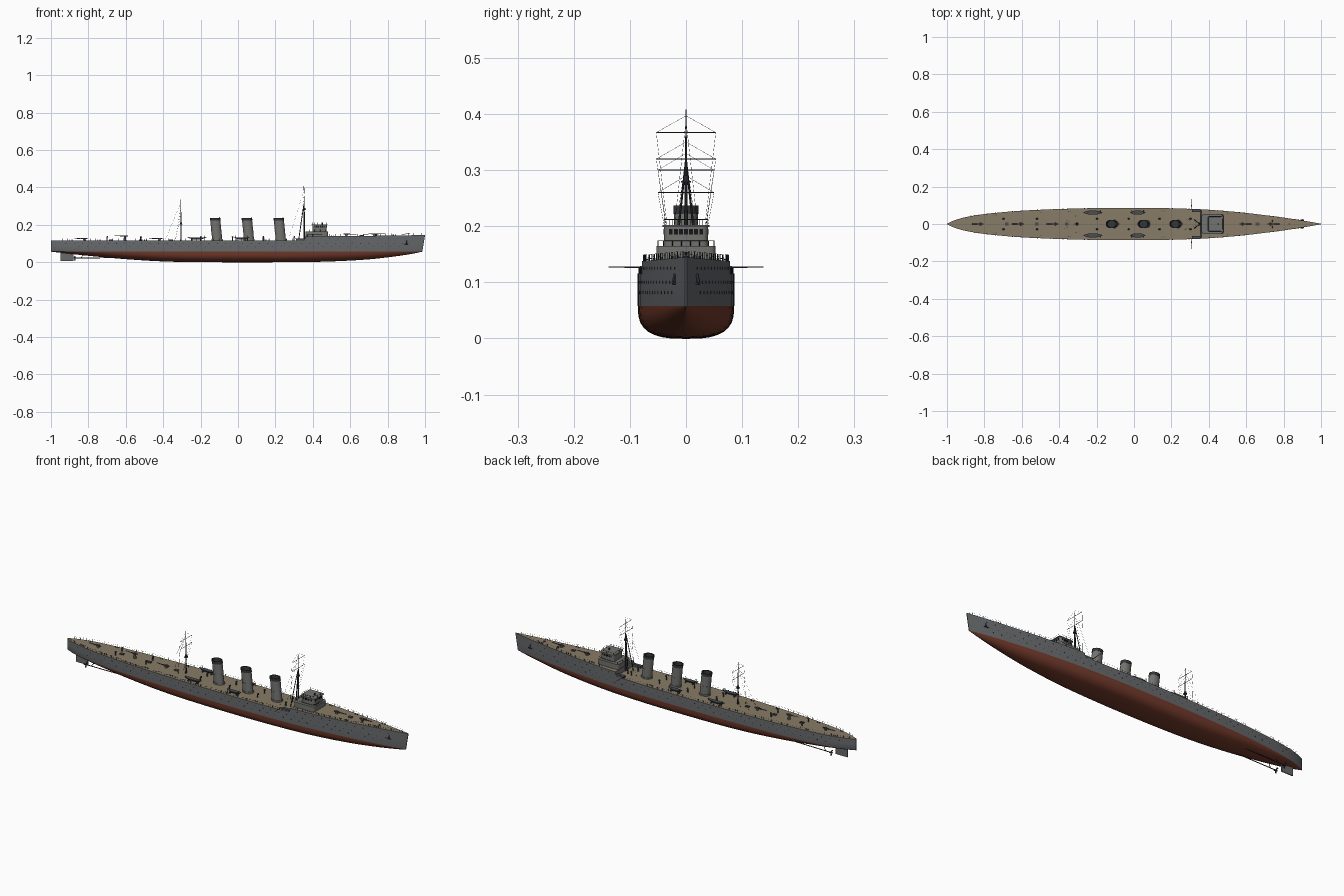
import bpy, bmesh, math
from mathutils import Vector

if "Cube" in bpy.data.objects:
    bpy.data.objects.remove(bpy.data.objects["Cube"])


def mat(name, c):
    m = bpy.data.materials.new(name)
    m.diffuse_color = (*c, 1)
    m.use_nodes = True
    m.node_tree.nodes["Principled BSDF"].inputs["Base Color"].default_value = m.diffuse_color
    return m


HULL = mat("hull grey", (0.135, 0.143, 0.15))
RED = mat("bottom red", (0.17, 0.042, 0.024))
DECK = mat("deck tan", (0.25, 0.2, 0.135))
UPPER = mat("upper works grey", (0.17, 0.17, 0.16))
DARK = mat("dark fittings", (0.035, 0.037, 0.04))
BLACK = mat("soot black", (0.008, 0.008, 0.009))
GUN = mat("gun grey", (0.07, 0.075, 0.085))


def finish(name, bm, mats, smooth=True):
    bmesh.ops.recalc_face_normals(bm, faces=bm.faces[:])
    me = bpy.data.meshes.new(name)
    bm.to_mesh(me)
    bm.free()
    for m in mats:
        me.materials.append(m)
    ob = bpy.data.objects.new(name, me)
    bpy.context.collection.objects.link(ob)
    if smooth:
        bpy.ops.object.select_all(action='DESELECT')
        ob.select_set(True)
        bpy.context.view_layer.objects.active = ob
        bpy.ops.object.shade_smooth_by_angle(angle=math.radians(35))
    return ob


def ring(bm, c, rx, ry, n):
    return [bm.verts.new((c[0] + rx * math.cos(2 * math.pi * i / n),
                          c[1] + ry * math.sin(2 * math.pi * i / n), c[2])) for i in range(n)]


def bridge_rings(bm, a, b, mi=0):
    n = len(a)
    for i in range(n):
        bm.faces.new((a[i], a[(i + 1) % n], b[(i + 1) % n], b[i])).material_index = mi


def rod(bm, a, b, r, r2=None, n=5):
    """Tapered rod between two points."""
    a, b = Vector(a), Vector(b)
    q = (b - a).to_track_quat('Z', 'Y')
    rings = []
    for p, rad in ((a, r), (b, r if r2 is None else r2)):
        rings.append([bm.verts.new(p + q @ Vector((rad * math.cos(2 * math.pi * i / n),
                                                   rad * math.sin(2 * math.pi * i / n), 0))) for i in range(n)])
    bridge_rings(bm, *rings)
    bm.faces.new(rings[0])
    bm.faces.new(rings[1])


def box(bm, x0, x1, y0, y1, z0, z1, bevel=0.0):
    vs = bmesh.ops.create_cube(bm, size=1)["verts"]
    for v in vs:
        v.co = ((x0 + x1) / 2 + v.co.x * (x1 - x0), (y0 + y1) / 2 + v.co.y * (y1 - y0),
                (z0 + z1) / 2 + v.co.z * (z1 - z0))
    if bevel:
        es = [e for e in {e for v in vs for e in v.link_edges}
              if abs(e.verts[0].co.z - e.verts[1].co.z) > 1e-5]
        bmesh.ops.bevel(bm, geom=es, offset=bevel, segments=3, profile=0.5, affect='EDGES')


def curve(tab, x):
    """Smooth interpolation through (x, value) pairs."""
    for i in range(len(tab) - 1):
        (x0, y0), (x1, y1) = tab[i], tab[i + 1]
        if x <= x1:
            def slope(j):
                a, b = tab[max(j - 1, 0)], tab[min(j + 1, len(tab) - 1)]
                return (b[1] - a[1]) / (b[0] - a[0])
            h, t = x1 - x0, (x - x0) / (x1 - x0)
            return ((2 * t**3 - 3 * t**2 + 1) * y0 + (t**3 - 2 * t**2 + t) * h * slope(i)
                    + (3 * t**2 - 2 * t**3) * y1 + (t**3 - t**2) * h * slope(i + 1))
    return tab[-1][1]


BEAM = [(-1, .002), (-.96, .02), (-.9, .037), (-.8, .053), (-.6, .071), (-.3, .083), (0, .086),
        (.2, .084), (.4, .076), (.6, .059), (.8, .034), (.9, .019), (1, .0015)]
KEEL = [(-1, .056), (-.9, .045), (-.8, .034), (-.6, .016), (-.4, .004), (-.2, 0), (.3, 0),
        (.5, .004), (.7, .015), (.85, .032), (.95, .046), (1, .056)]
WL = 0.058


def half(x):
    return curve(BEAM, x)


def deck_z(x):
    return 0.116 if x < .3575 else 0.138 + 0.007 * max(0, (x - .36) / .64) ** 1.5


# Hull: lofted sections with forecastle step
xs = sorted([-1 + i * .04 for i in range(51)] + [-.985, .985, .355, .36])
bm = bmesh.new()
rows = []
for x in xs:
    b, zk, zd = half(x), curve(KEEL, x), deck_z(x)
    n = 1.35 + 1.5 * max(0, 1 - abs(x) ** 2.0)
    pts = []
    for k in range(9):
        t = k / 8 * math.pi / 2
        pts.append((b * math.sin(t) ** (2 / n), WL - (WL - zk) * max(0, math.cos(t)) ** (2 / n)))
    pts += [(b, (WL + zd) / 2), (b, zd)]
    rake = .015 * max(0, (x - .85) / .15)
    side = [[bm.verts.new((x - rake * (zd - z) / .09, s * y, z)) for y, z in pts[1:]] for s in (1, -1)]
    keel = bm.verts.new((x - rake * (zd - zk) / .09, 0, zk))
    rows.append(side[0][::-1] + [keel] + side[1])
for r, s in zip(rows, rows[1:]):
    bridge_rings(bm, r, s)
bm.faces.new(rows[0])
bm.faces.new(rows[-1])
bm.normal_update()
for f in bm.faces:
    if f.calc_center_median().z < WL:
        f.material_index = 1
    elif abs(f.normal.z) > .7:
        f.material_index = 2
finish("hull", bm, [HULL, RED, DECK])

# Portholes, anchors and rubbing strake on the hull sides
bm = bmesh.new()
for s in (-1, 1):
    for z, xa, xb in ((.1, -.92, .9), (.082, -.85, .86), (.125, .4, .9)):
        for i in range(int((xb - xa) / .045) + 1):
            x = xa + i * .045
            y = half(x)
            rod(bm, (x, s * (y - .002), z), (x, s * (y + .0008), z), .0024, n=8)
    y = half(.9)
    rod(bm, (.9, s * y, .115), (.9, s * (y + .004), .098), .003)
    rod(bm, (.89, s * (y + .004), .098), (.91, s * (y + .001), .098), .0025)
finish("portholes_and_anchors", bm, [DARK])

# Railings along the deck edges
bm = bmesh.new()
for s in (-1, 1):
    for xa, xb in ((-.97, .35), (.37, .97)):
        n = round((xb - xa) / .03)
        prev = None
        for i in range(n + 1):
            x = xa + (xb - xa) * i / n
            y, z = s * (half(x) - .002), deck_z(x)
            rod(bm, (x, y, z), (x, y, z + .011), .0007, n=4)
            tips = [(x, y, z + h) for h in (.006, .011)]
            if prev:
                for p, q in zip(prev, tips):
                    rod(bm, p, q, .0002, n=3)
            prev = tips
finish("railings", bm, [DARK], False)

# Bridge: two tiers, roof, screens and windows
bm = bmesh.new()
box(bm, .362, .482, -.053, .053, .135, .165, .012)
box(bm, .397, .474, -.039, .039, .165, .199, .01)
box(bm, .393, .479, -.042, .042, .199, .202, .01)
finish("bridge", bm, [UPPER])
bm = bmesh.new()
for i in range(7):
    y = -.027 + i * .009
    box(bm, .47, .4748, y - .0033, y + .0033, .185, .195)
for s in (-1, 1):
    for i in range(6):
        x = .412 + i * .0095
        box(bm, x - .0033, x + .0033, s * .0385 - .0012, s * .0385 + .0012, .185, .195)
finish("bridge_windows", bm, [BLACK], False)
bm = bmesh.new()
for x0, x1, w, z, h in ((.366, .479, .05, .165, .009), (.397, .475, .039, .202, .01)):
    loop = [(x0, -w), (x1 - .01, -w), (x1, -w + .01), (x1, w - .01), (x1 - .01, w), (x0, w)]
    for a, b in zip(loop, loop[1:] + loop[:1]):
        m = max(1, round(math.dist(a, b) / .015))
        for k in range(m):
            px, py = (a[j] + (b[j] - a[j]) * k / m for j in (0, 1))
            rod(bm, (px, py, z), (px, py, z + h), .0006, n=4)
        rod(bm, (*a, z + h), (*b, z + h), .0005, n=4)
rod(bm, (.45, 0, .2), (.45, 0, .212), .004, n=10)
finish("bridge_rails", bm, [DARK], False)

# Funnels: raked oval tubes with bands and dark hollow tops
for k, x in enumerate((-.117, .053, .223)):
    bm = bmesh.new()
    prof = [(.114, 1.1, 0), (.124, 1.1, 0), (.124, 1, 0), (.165, 1, 0), (.165, 1.04, 0), (.168, 1.04, 0),
            (.168, 1, 0), (.222, 1, 0), (.222, 1.05, 1), (.237, 1.05, 1), (.237, .9, 1), (.18, .9, 1)]
    prev = None
    for z, f, mi in prof:
        r = ring(bm, (x - .006 * (z - .18) / .06, 0, z), .027 * f, .0215 * f, 32)
        if prev:
            bridge_rings(bm, prev, r, mi)
        prev = r
    bm.faces.new(prev).material_index = 1
    finish(f"funnel_{k + 1}", bm, [UPPER, DARK])
    bm = bmesh.new()
    rod(bm, (x + .029, 0, .116), (x + .018, 0, .24), .0025, n=8)
    finish(f"steam_pipe_{k + 1}", bm, [DARK])


# Masts with yards, tops and rigging
def mast(name, x, z0, z1, yards, top_z, legs):
    bm = bmesh.new()
    mid = z0 + (z1 - z0) * .68
    rod(bm, (x, 0, z0), (x, 0, mid), .0038, .0026, 8)
    rod(bm, (x, 0, mid - .015), (x - .002, 0, z1), .002, .0008, 6)
    rod(bm, (x, 0, top_z), (x, 0, top_z + .003), .009, n=12)
    rod(bm, (x, 0, top_z + .003), (x, 0, top_z + .012), .006, n=10)
    for z, w in yards:
        rod(bm, (x, -w, z), (x, w, z), .0009, n=5)
    for s in (-1, 1):
        if legs:
            rod(bm, (x - .03, s * .022, .116), (x - .002, s * .001, mid - .005), .0025, .0018, 6)
        for z, w in yards:
            rod(bm, (x, s * w, z), (x - .03, s * w * .45, z0), .0003, n=3)
            rod(bm, (x, s * w, z), (x, 0, z + .03), .0003, n=3)
        rod(bm, (x - .085, s * .03, z0), (x, 0, z1 - .02), .0003, n=3)
    finish(name, bm, [DARK])


mast("foremast", .354, .116, .408, ((.32, .053), (.367, .053)), .278, True)
mast("mainmast", -.305, .116, .34, ((.26, .05), (.3, .05)), .2, False)

# Side booms beside the forecastle break
bm = bmesh.new()
for s in (-1, 1):
    rod(bm, (.306, s * .078, .127), (.31, s * .138, .1275), .002, .0009, 6)
    box(bm, .31, .355, s * .071 - .008, s * .071 + .008, .114, .127)
finish("side_booms", bm, [GUN])

# Deck guns: pedestal, shield, breech and barrel
for k, (x, d, h) in enumerate(((-.82, -1, .006), (-.605, -1, .02), (-.42, -1, .006), (.58, 1, .006), (.73, 1, .006))):
    z = deck_z(x)
    bm = bmesh.new()
    rod(bm, (x, 0, z - .002), (x, 0, z + h), .008, .005, 12)
    box(bm, x - .008, x + .008, -.006, .006, z + h, z + h + .007, .002)
    rod(bm, (x - d * .016, 0, z + h + .004), (x + d * .02, 0, z + h + .004), .0028, n=8)
    rod(bm, (x + d * .02, 0, z + h + .004), (x + d * .055, 0, z + h + .005), .0018, .0012, 8)
    finish(f"deck_gun_{k + 1}", bm, [GUN])

# Ship's boats on cradles
for k, (x, y, L) in enumerate(((-.22, .061, .052), (.02, .061, .042))):
    bm = bmesh.new()
    for s in (-1, 1):
        rings = []
        for i in range(13):
            u = -1 + i / 6
            w = .0105 * (1 - abs(u) ** 2.5) + .0004
            rings.append([bm.verts.new((x + u * L, s * y + w * math.cos(a),
                                        .1315 + .003 * u * u - .011 * (w / .011) * math.sin(a)))
                          for a in [math.pi * j / 8 for j in range(9)]])
        for a, b in zip(rings, rings[1:]):
            bridge_rings(bm, a, b)
        for u in (-.5, .5):
            box(bm, x + u * L - .002, x + u * L + .002, s * y - .01, s * y + .01, .114, .124)
            px = x + u * L * 1.5
            rod(bm, (px, s * (y + .014), .116), (px, s * (y + .012), .14), .001)
            rod(bm, (px, s * (y + .012), .14), (px, s * y, .143), .001)
    finish(f"boats_{k + 1}", bm, [GUN])

# Deck fittings: vents, bollards, hatches and capstan
bm = bmesh.new()
for x in (-.03, .135, .3, -.2, -.52, -.7):
    for s in (-1, 1):
        rod(bm, (x, s * .028, .115), (x, s * .028, .133), .0028, n=8)
        rod(bm, (x - .003, s * .028, .133), (x + .005, s * .028, .136), .003, .005, 8)
for x in (-.9, -.75, -.5, -.35, .15, .5, .66, .83):
    for s in (-1, 1):
        for o in (0, .012):
            rod(bm, (x + o, s * half(x) * .82, deck_z(x) - .002),
                (x + o, s * half(x) * .82, deck_z(x) + .005), .0022, n=8)
for x in (-.68, -.52, -.36, .66):
    box(bm, x - .01, x + .01, -.007, .007, deck_z(x) - .002, deck_z(x) + .005)
for s in (-1, 1):
    rod(bm, (.74, s * .016, .138), (.74, s * .016, .148), .005, .004, 10)
rod(bm, (.83, 0, .138), (.83, 0, .147), .005, n=10)
rod(bm, (.98, 0, .143), (.98, 0, .155), .0007, n=4)
finish("deck_fittings", bm, [GUN])

# Rudder, shafts and propellers
bm = bmesh.new()
box(bm, -.948, -.88, -.0025, .0025, .006, .05)
finish("rudder", bm, [HULL], False)
bm = bmesh.new()
for s in (-1, 1):
    y = s * .03
    rod(bm, (-.875, y, .022), (-.62, y, .024), .0022, n=8)
    rod(bm, (-.84, y, .022), (-.82, s * .022, .05), .0018)
    rod(bm, (-.88, y, .022), (-.865, y, .022), .0035, n=8)
    for i in range(3):
        a = i * 2 * math.pi / 3 + .5
        rod(bm, (-.872, y, .022), (-.872, y + .014 * math.cos(a), .022 + .014 * math.sin(a)), .002, .0045, 6)
finish("propellers", bm, [DARK])
